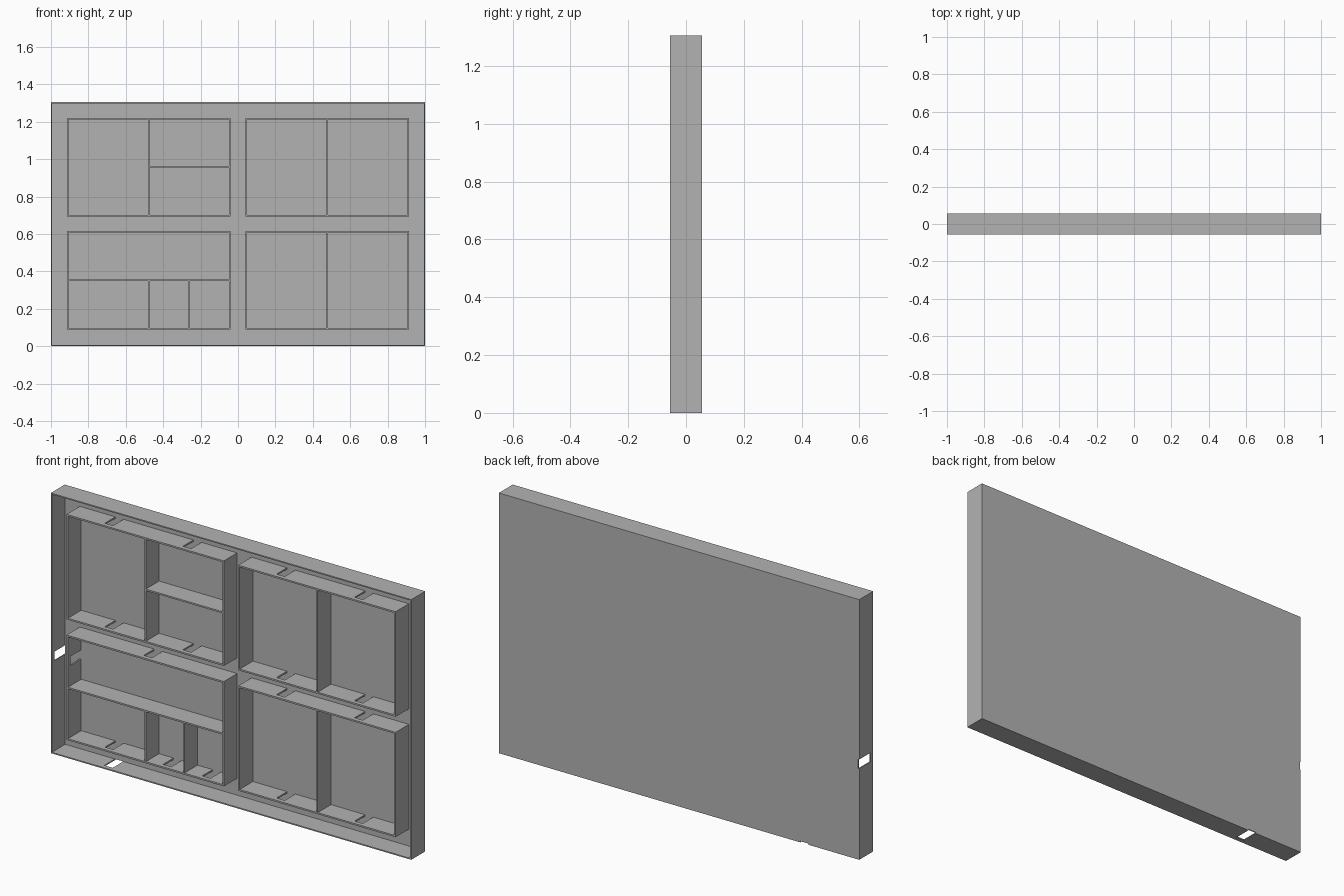
import bpy, bmesh

if "Cube" in bpy.data.objects:
    bpy.data.objects.remove(bpy.data.objects["Cube"])

W, H, D = 1.0, 1.305, 0.055          # half width, height, half depth
T_OUT, T_IN = 0.006, 0.008           # sheet thicknesses
SLOT, LIP = 0.046, 0.022             # cable slot width, solid strip left at the front

grey = bpy.data.materials.new("sheet grey")
grey.diffuse_color = (0.45, 0.45, 0.45, 1)
grey.use_nodes = True
grey.node_tree.nodes["Principled BSDF"].inputs["Base Color"].default_value = grey.diffuse_color


def make(name, boxes):
    """One object from a list of (x0, x1, y0, y1, z0, z1) boxes."""
    bm = bmesh.new()
    for x0, x1, y0, y1, z0, z1 in boxes:
        vs = bmesh.ops.create_cube(bm, size=1)["verts"]
        bmesh.ops.scale(bm, vec=(x1 - x0, y1 - y0, z1 - z0), verts=vs)
        bmesh.ops.translate(bm, vec=((x0 + x1) / 2, (y0 + y1) / 2, (z0 + z1) / 2), verts=vs)
    me = bpy.data.meshes.new(name)
    bm.to_mesh(me)
    bm.free()
    me.materials.append(grey)
    ob = bpy.data.objects.new(name, me)
    bpy.context.collection.objects.link(ob)
    return ob


def wall(name, axis, pos, a, b, t, slots=()):
    """Upright or level wall centred at pos, running a..b, with slots open at the back."""
    pieces, start = [], a
    for s in slots:
        pieces.append((start, s - SLOT / 2, D))
        pieces.append((s - SLOT / 2, s + SLOT / 2, -D + LIP))
        start = s + SLOT / 2
    pieces.append((start, b, D))
    p0, p1 = pos - t / 2, pos + t / 2
    make(name, [(l, r, -D, y, p0, p1) if axis == "x" else (p0, p1, -D, y, l, r)
                for l, r, y in pieces])


# Outer tray
o = T_OUT / 2
make("back_panel", [(-W + T_OUT, W - T_OUT, D - 0.005, D, T_OUT, H - T_OUT)])
wall("outer_bottom", "x", o, -W, W, T_OUT, [-0.695])
wall("outer_top", "x", H - o, -W, W, T_OUT)
wall("outer_left", "z", -W + o, T_OUT, H - T_OUT, T_OUT, [0.48])
wall("outer_right", "z", W - o, T_OUT, H - T_OUT, T_OUT)

# Four inner frames: x range, z range, slots in top, bottom and left walls
XA, XB = (-0.909, -0.044), (0.044, 0.909)
ZLO, ZHI = (0.094, 0.612), (0.698, 1.217)
frames = {
    "upper_left": (XA, ZHI, [-0.693, -0.26], [-0.693, -0.26], []),
    "upper_right": (XB, ZHI, [0.26, 0.693], [0.26, 0.693], []),
    "lower_left": (XA, ZLO, [-0.477], [-0.693, -0.37, -0.153], [0.48]),
    "lower_right": (XB, ZLO, [0.26, 0.693], [0.26, 0.693], []),
}
h = T_IN / 2
for name, ((x0, x1), (z0, z1), top, bottom, left) in frames.items():
    wall(name + "_top", "x", z1, x0 - h, x1 + h, T_IN, top)
    wall(name + "_bottom", "x", z0, x0 - h, x1 + h, T_IN, bottom)
    wall(name + "_left", "z", x0, z0 + h, z1 - h, T_IN, left)
    wall(name + "_right", "z", x1, z0 + h, z1 - h, T_IN)

# Dividers inside the frames
wall("divider_upper_left", "z", -0.477, ZHI[0] + h, ZHI[1] - h, T_IN)
wall("divider_upper_right", "z", 0.477, ZHI[0] + h, ZHI[1] - h, T_IN)
wall("divider_lower_right", "z", 0.477, ZLO[0] + h, ZLO[1] - h, T_IN)
wall("shelf_upper_left", "x", 0.96, -0.477 + h, XA[1] - h, T_IN)
wall("shelf_lower_left", "x", 0.352, XA[0] + h, XA[1] - h, T_IN)
wall("divider_lower_left", "z", -0.477, ZLO[0] + h, 0.352 - h, T_IN)
wall("divider_small", "z", -0.262, ZLO[0] + h, 0.352 - h, 0.005)
